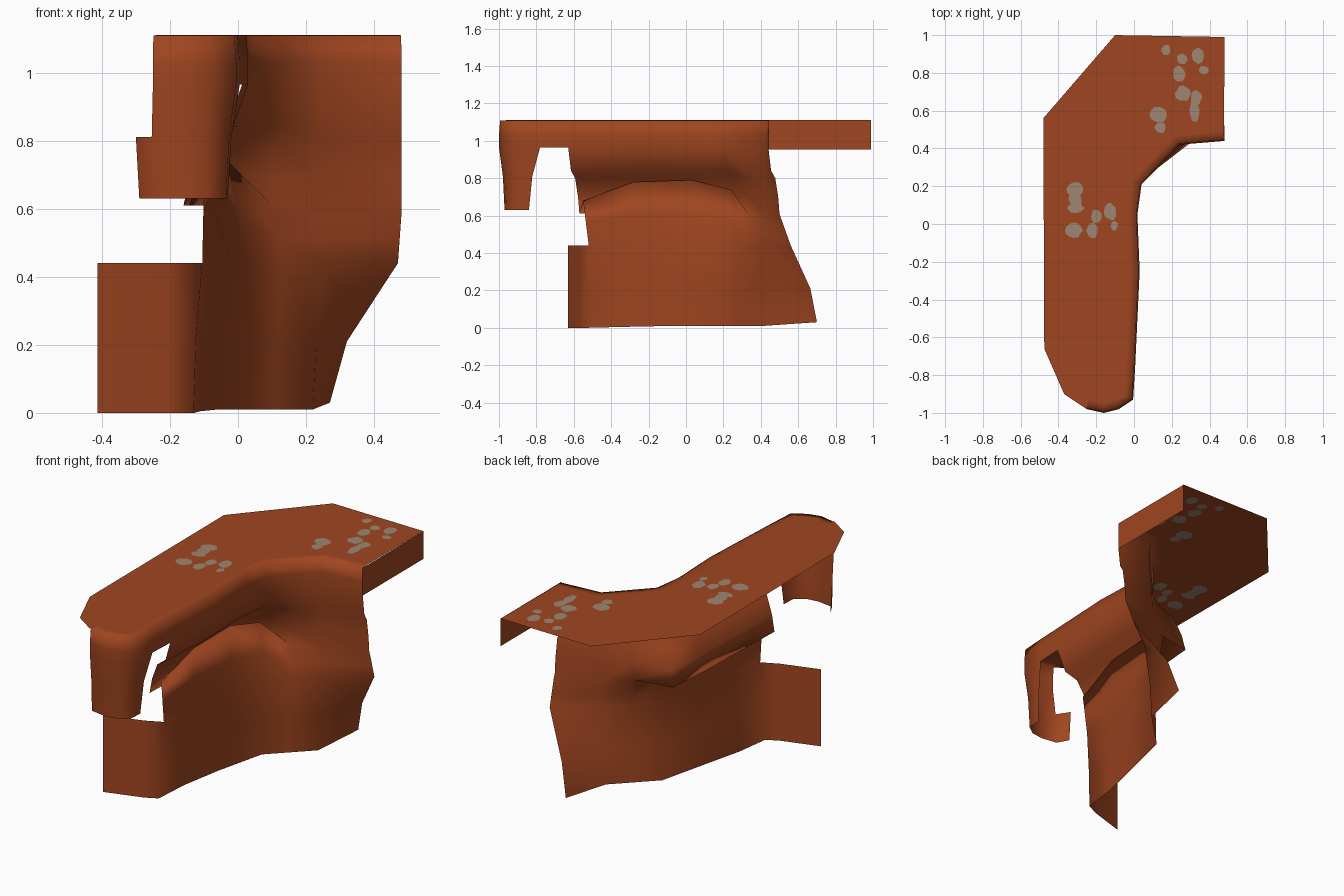
import bpy, bmesh, math, random
from mathutils import Vector

if "Cube" in bpy.data.objects:
    bpy.data.objects.remove(bpy.data.objects["Cube"])

random.seed(4)
TOP = 1.11


def material(name, rgb):
    m = bpy.data.materials.new(name)
    m.diffuse_color = (*rgb, 1)
    m.use_nodes = True
    m.node_tree.nodes["Principled BSDF"].inputs["Base Color"].default_value = m.diffuse_color
    return m


ROCK = material("rust_rock", (0.35, 0.06, 0.014))
GREY = material("grey_patch", (0.34, 0.24, 0.17))


def finish(name, bm, mat, smooth=True):
    bmesh.ops.remove_doubles(bm, verts=bm.verts, dist=0.0005)
    me = bpy.data.meshes.new(name)
    bm.to_mesh(me)
    bm.free()
    me.materials.append(mat)
    ob = bpy.data.objects.new(name, me)
    bpy.context.collection.objects.link(ob)
    for p in me.polygons:
        p.use_smooth = smooth
    return ob


def loft(name, *strips):
    """Each strip is a list of columns; each column is points from top to bottom."""
    bm = bmesh.new()
    for cols in strips:
        grid = [[bm.verts.new(p) for p in c] for c in cols]
        for a, b in zip(grid, grid[1:]):
            for i in range(len(a) - 1):
                bm.faces.new((a[i], a[i + 1], b[i + 1], b[i]))
    return finish(name, bm, ROCK)


# Rim of the ledge, from the front tip along the right side to the back corner
rim = [Vector(p) for p in (
    (-0.25, -0.98), (-0.16, -1.0), (-0.08, -0.98), (-0.005, -0.93), (0.005, -0.78),
    (0.012, -0.63), (0.03, -0.25), (0.018, 0.05), (0.04, 0.21), (0.14, 0.315),
    (0.24, 0.42), (0.48, 0.44))]


def inset(i, d):
    t = (rim[min(i + 1, len(rim) - 1)] - rim[max(i - 1, 0)]).normalized()
    p = rim[i] + Vector((-t.y, t.x)) * d
    return Vector((min(p.x, 0.48), p.y))


def lip(i):
    """Softly shaded border of the ledge and its upper edge."""
    return [(*inset(i, 0.05), TOP), (*inset(i, 0.006), TOP - 0.001),
            (*rim[i], 1.03), (*rim[i], 0.965)]


# Flat ledge top
bm = bmesh.new()
outline = [inset(i, 0.05) for i in range(len(rim))]
outline.insert(0, rim[0])
outline += [Vector(p) for p in ((0.48, 0.99), (-0.10, 1.0), (-0.48, 0.56),
                                (-0.475, -0.66), (-0.37, -0.90))]
bm.faces.new([bm.verts.new((p.x, p.y, TOP)) for p in outline])
finish("ledge_top", bm, ROCK, False)

# Hanging front pillar with a small curl on its left
feet = [(-0.255, -0.955), (-0.16, -0.97), (-0.09, -0.96), (-0.035, -0.92), (-0.03, -0.84)]
pillar = []
for i, f in enumerate(feet):
    f = Vector(f)
    pillar.append(lip(i) + [(*f.lerp(rim[i], 0.3), 0.81), (*f, 0.63)])
curl = [[(-0.30, -0.89, 0.81), (-0.29, -0.89, 0.63)], pillar[0][-2:]]
loft("front_pillar", pillar, curl)

# Wall stations: rim index, undercut, brow (x, y, z), knee, foot (x, y, z)
stations = [
    (5, (-0.16, -0.57), (-0.10, -0.55, 0.68), (-0.105, -0.52), (-0.13, -0.53, 0.0)),
    (6, (-0.15, -0.27), (-0.08, -0.28, 0.78), (-0.07, -0.30), (-0.11, -0.33, 0.005)),
    (7, (-0.14, 0.05), (-0.07, 0.03, 0.79), (-0.02, -0.05), (-0.06, -0.09, 0.01)),
    (8, (-0.12, 0.29), (-0.03, 0.24, 0.74), (0.03, 0.20), (0.01, 0.20, 0.01)),
    (9, (0.10, 0.33), (0.11, 0.33, 0.58), (0.13, 0.30), (0.11, 0.30, 0.01)),
    (10, (0.22, 0.42), (0.23, 0.42, 0.58), (0.26, 0.40), (0.22, 0.41, 0.01)),
    (11, (0.48, 0.50), (0.48, 0.51, 0.58), (0.47, 0.56), (0.27, 0.70, 0.03))]
wall = []
for i, cut, brow, knee, foot in stations:
    cut, brow, foot = Vector(cut), Vector(brow), Vector(foot)
    knee = Vector((*knee, 0.44))
    low = knee.lerp(foot, 0.75)
    low.z = 0.21
    wall.append(lip(i) + [
        (*rim[i].lerp(cut, 0.25), 0.84), (*rim[i].lerp(cut, 0.62), 0.80),
        (*rim[i].lerp(cut, 0.88), 0.70), (*cut, 0.61), brow,
        brow.lerp(knee, 0.5), knee, low, foot])

# Low panel turning left at the front of the wall
panel = [[(-0.413, -0.63, z) for z in (0.44, 0.21, 0)],
         [(-0.2, -0.565, z) for z in (0.44, 0.21, 0)], wall[0][-3:]]
# Neck of the lip joins the pillar and the wall
loft("undercut_wall", [lip(4), lip(5)], wall, panel)

# Short skirt below the right edge of the ledge
skirt_z = (1.11, 1.03, 0.952)
loft("right_skirt", [[(0.48, y, z) for z in skirt_z] for y in (0.44, 0.99)])

# Grey patches on both faces of the ledge: x, y, half width, half height
patches = [
    (-0.31, 0.185, 0.045, 0.04), (-0.31, 0.13, 0.035, 0.04), (-0.31, 0.085, 0.045, 0.025),
    (-0.32, -0.035, 0.045, 0.04), (-0.22, -0.035, 0.03, 0.042), (-0.20, 0.04, 0.03, 0.035),
    (-0.125, 0.065, 0.032, 0.045), (-0.105, -0.01, 0.02, 0.025), (0.17, 0.92, 0.025, 0.03),
    (0.255, 0.875, 0.028, 0.028), (0.34, 0.89, 0.032, 0.045), (0.37, 0.815, 0.025, 0.022),
    (0.24, 0.795, 0.033, 0.04), (0.26, 0.69, 0.04, 0.04), (0.33, 0.67, 0.028, 0.04),
    (0.32, 0.60, 0.025, 0.06), (0.13, 0.58, 0.045, 0.045), (0.14, 0.51, 0.03, 0.028)]
bm = bmesh.new()
for x, y, w, h in patches:
    ring = []
    for k in range(12):
        a, r = k * math.tau / 12, random.uniform(0.88, 1.12)
        ring.append((x + w * r * math.cos(a), y + h * r * math.sin(a)))
    bm.faces.new([bm.verts.new((*p, TOP + 0.003)) for p in ring])
    bm.faces.new([bm.verts.new((*p, TOP - 0.003)) for p in reversed(ring)])
finish("grey_patches", bm, GREY, False)
